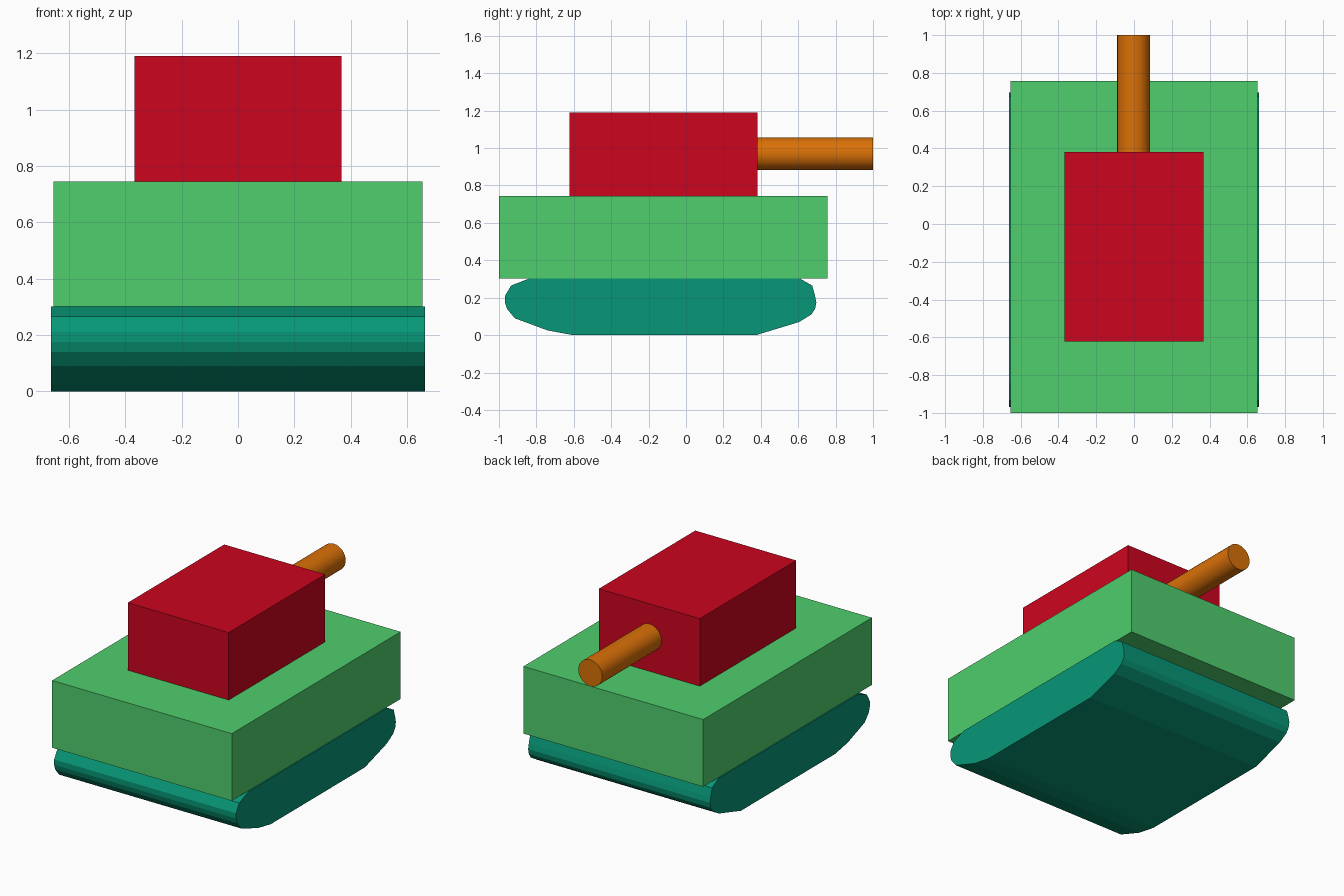
import bpy, bmesh, math

if "Cube" in bpy.data.objects:
    bpy.data.objects.remove(bpy.data.objects["Cube"])


def paint(obj, name, rgb):
    mat = bpy.data.materials.new(name)
    mat.diffuse_color = [(c / 255) ** 2.2 for c in rgb] + [1]
    mat.use_nodes = True
    mat.node_tree.nodes["Principled BSDF"].inputs["Base Color"].default_value = mat.diffuse_color
    obj.data.materials.append(mat)


def extrude_x(name, profile, half_width):
    """Solid from a (y, z) profile, extruded symmetrically along x."""
    bm = bmesh.new()
    face = bm.faces.new([bm.verts.new((-half_width, y, z)) for y, z in profile])
    side = bmesh.ops.extrude_face_region(bm, geom=[face])["geom"]
    verts = [g for g in side if isinstance(g, bmesh.types.BMVert)]
    bmesh.ops.translate(bm, verts=verts, vec=(2 * half_width, 0, 0))
    bmesh.ops.recalc_face_normals(bm, faces=bm.faces)
    mesh = bpy.data.meshes.new(name)
    bm.to_mesh(mesh)
    bm.free()
    obj = bpy.data.objects.new(name, mesh)
    bpy.context.collection.objects.link(obj)
    return obj


def box(name, half_width, y0, y1, z0, z1):
    return extrude_x(name, [(y0, z0), (y1, z0), (y1, z1), (y0, z1)], half_width)


# Track base with rounded ends
tracks = extrude_x("track_base", [
    (-0.605, 0), (0.375, 0), (0.605, 0.07), (0.67, 0.11), (0.69, 0.14),
    (0.697, 0.175), (0.69, 0.21), (0.675, 0.265), (0.61, 0.302),
    (-0.84, 0.302), (-0.935, 0.265), (-0.968, 0.21), (-0.968, 0.175),
    (-0.957, 0.14), (-0.915, 0.09), (-0.74, 0.025)], 0.663)
paint(tracks, "teal", (16, 150, 118))

# Hull and turret blocks
hull = box("hull", 0.655, -1.0, 0.757, 0.302, 0.745)
paint(hull, "green", (80, 205, 108))
turret = box("turret", 0.368, -0.622, 0.382, 0.745, 1.19)
paint(turret, "red", (203, 13, 36))

# Gun barrel, pointing to +y
bpy.ops.mesh.primitive_cylinder_add(
    vertices=32, radius=0.087, depth=0.62, location=(-0.002, 0.69, 0.97),
    rotation=(math.pi / 2, 0, 0))
barrel = bpy.context.object
barrel.name = "gun_barrel"
bpy.ops.object.shade_smooth_by_angle(angle=math.radians(30))
paint(barrel, "orange", (217, 112, 16))
